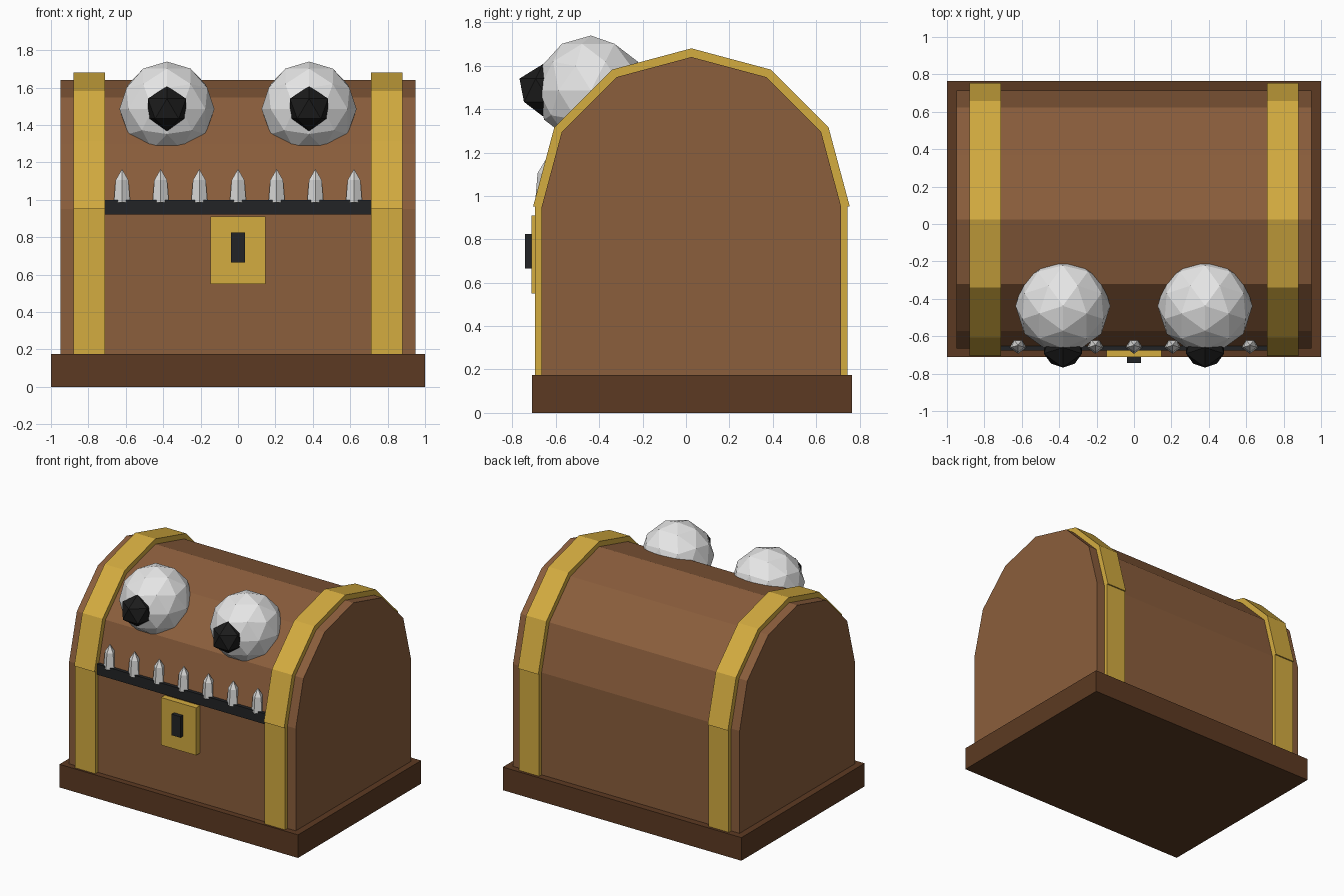
import bpy, bmesh, math
from mathutils import Matrix

if "Cube" in bpy.data.objects:
    bpy.data.objects.remove(bpy.data.objects["Cube"])

YC = 0.025      # centre of the chest in depth
SPRING = 0.95   # height where the domed lid starts


def srgb(r, g, b):
    f = lambda c: c / 12.92 if c <= 0.04045 else ((c + 0.055) / 1.055) ** 2.4
    return (f(r / 255), f(g / 255), f(b / 255), 1)


def material(name, rgb):
    m = bpy.data.materials.new(name)
    m.diffuse_color = srgb(*rgb)
    m.use_nodes = True
    m.node_tree.nodes["Principled BSDF"].inputs["Base Color"].default_value = m.diffuse_color
    return m


wood = material("brown wood", (139, 94, 60))
dark_wood = material("dark wood", (92, 58, 34))
gold = material("gold", (212, 172, 64))
black = material("near black", (34, 36, 38))
pupil_black = material("pupil black", (28, 28, 28))
white = material("eye white", (232, 232, 232))
bone = material("tooth white", (222, 222, 220))


def finish(name, bm, mat):
    bmesh.ops.recalc_face_normals(bm, faces=bm.faces[:])
    me = bpy.data.meshes.new(name)
    bm.to_mesh(me)
    bm.free()
    me.materials.append(mat)
    ob = bpy.data.objects.new(name, me)
    bpy.context.collection.objects.link(ob)
    return ob


def box(name, x, y, z, mat):
    bm = bmesh.new()
    bmesh.ops.create_cube(bm, size=1)
    for v in bm.verts:
        v.co = [a[0] + (c + 0.5) * (a[1] - a[0]) for a, c in zip((x, y, z), v.co)]
    return finish(name, bm, mat)


def prism(name, profile, x0, x1, mat):
    """Extrude a (y, z) outline along x."""
    bm = bmesh.new()
    face = bm.faces.new([bm.verts.new((x0, y, z)) for y, z in profile])
    ext = bmesh.ops.extrude_face_region(bm, geom=[face])
    for v in ext["geom"]:
        if isinstance(v, bmesh.types.BMVert):
            v.co.x = x1
    return finish(name, bm, mat)


def arch(r):
    return [(YC + r * math.cos(math.pi * i / 6), SPRING + r * math.sin(math.pi * i / 6))
            for i in range(7)]


def ball(name, loc, r, sub, mat):
    bm = bmesh.new()
    bmesh.ops.create_icosphere(bm, subdivisions=sub, radius=r,
                               matrix=Matrix.Translation(loc) @ Matrix.Rotation(-math.pi / 2, 4, 'Z'))
    return finish(name, bm, mat)


# plinth and chest body with domed lid
box("base", (-1, 1), (-0.71, 0.765), (0, 0.175), dark_wood)
prism("chest_body", [(YC - 0.69, 0.17), (YC + 0.69, 0.17)] + arch(0.69), -0.95, 0.95, wood)

# metal bands and eyes, mirrored left and right
for side, s in (("left", -1), ("right", 1)):
    xs = sorted((s * 0.71, s * 0.88))
    prism("lid_band_" + side, arch(0.73), *xs, gold)
    box("body_band_" + side, xs, (YC - 0.72, YC + 0.72), (0.17, SPRING), gold)
    ball("eye_" + side, (s * 0.38, -0.438, 1.485), 0.254, 2, white)
    ball("pupil_" + side, (s * 0.38, -0.66, 1.487), 0.12, 1, pupil_black)

# mouth strip, lock plate and keyhole
box("mouth", (-0.71, 0.71), (-0.677, -0.6), (0.92, 1.0), black)
box("lock_plate", (-0.147, 0.147), (-0.712, -0.65), (0.55, 0.91), gold)
box("keyhole", (-0.037, 0.037), (-0.742, -0.7), (0.665, 0.825), black)

# row of five-sided teeth
for i in range(7):
    x, bm = (i - 3) * 0.2067, bmesh.new()
    rings = []
    for z, r in ((0.985, 0.046), (1.105, 0.036)):
        rings.append([bm.verts.new((x + r * math.sin(a), -0.648 - r * math.cos(a), z))
                      for a in (math.tau * k / 5 for k in range(5))])
    tip = bm.verts.new((x, -0.648, 1.165))
    bm.faces.new(rings[0])
    for k in range(5):
        j = (k + 1) % 5
        bm.faces.new((rings[0][k], rings[0][j], rings[1][j], rings[1][k]))
        bm.faces.new((rings[1][k], rings[1][j], tip))
    finish(f"tooth_{i + 1}", bm, bone)
